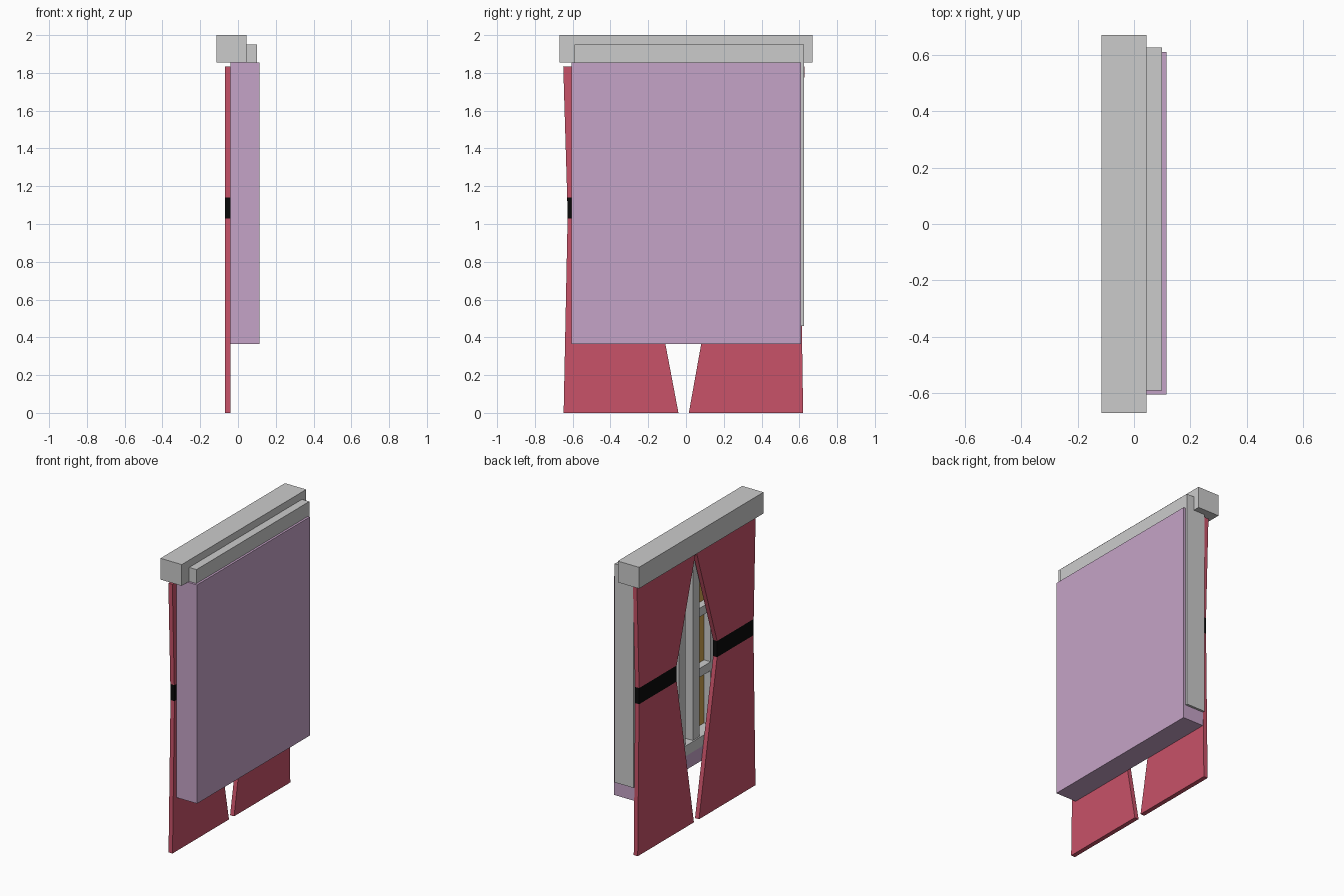
import bpy, bmesh

if "Cube" in bpy.data.objects:
    bpy.data.objects.remove(bpy.data.objects["Cube"])


def material(name, rgb):
    m = bpy.data.materials.new(name)
    m.diffuse_color = (*rgb, 1)
    m.use_nodes = True
    m.node_tree.nodes["Principled BSDF"].inputs["Base Color"].default_value = m.diffuse_color
    return m


RED = material("curtain_red", (0.58, 0.085, 0.14))
BLACK = material("tie_black", (0.003, 0.003, 0.003))
PURPLE = material("wall_purple", (0.56, 0.37, 0.57))
AMBER = material("pane_amber", (0.60, 0.36, 0.08))


def prism(name, profile, x0, x1, mat=None):
    """Extrude a (y, z) outline from x0 to x1."""
    bm = bmesh.new()
    face = bm.faces.new([bm.verts.new((x0, y, z)) for y, z in profile])
    ext = bmesh.ops.extrude_face_region(bm, geom=[face])
    moved = [v for v in ext["geom"] if isinstance(v, bmesh.types.BMVert)]
    bmesh.ops.translate(bm, vec=(x1 - x0, 0, 0), verts=moved)
    bmesh.ops.recalc_face_normals(bm, faces=bm.faces)
    mesh = bpy.data.meshes.new(name)
    bm.to_mesh(mesh)
    bm.free()
    obj = bpy.data.objects.new(name, mesh)
    bpy.context.collection.objects.link(obj)
    if mat:
        mesh.materials.append(mat)
    return obj


def box(name, x, y, z, mat=None):
    outline = [(y[0], z[0]), (y[1], z[0]), (y[1], z[1]), (y[0], z[1])]
    return prism(name, outline, *x, mat)


# Pelmet over the curtains
box("pelmet", (-0.115, 0.045), (-0.67, 0.67), (1.855, 2.0))

# Purple casing: back panel, side wall and sill
box("casing_back", (0.10, 0.115), (-0.605, 0.61), (0.365, 1.855), PURPLE)
box("casing_side", (-0.04, 0.10), (-0.605, -0.59), (0.365, 1.855), PURPLE)
box("casing_sill", (-0.04, 0.10), (-0.59, 0.61), (0.365, 0.46), PURPLE)

# Grey window frame
FX = (-0.04, 0.10)
box("frame_head", FX, (-0.59, 0.625), (1.855, 1.95))
box("frame_bottom", FX, (-0.59, 0.625), (0.46, 0.53))
box("frame_side_left", FX, (-0.59, -0.53), (0.53, 1.855))
box("frame_side_right", FX, (0.565, 0.625), (0.53, 1.855))

# Two sashes, each with stile, muntins and amber panes
for side, y0, y1 in (("left", -0.53, -0.03), ("right", 0.05, 0.565)):
    stile = (-0.10, -0.03) if side == "left" else (0.05, 0.12)
    box(f"stile_{side}", (-0.03, 0.10), stile, (0.53, 1.855))
    box(f"panes_{side}", (0.06, 0.07), (y0, y1), (0.53, 1.855), AMBER)
    for i, z in enumerate((0.90, 1.31, 1.72)):
        box(f"muntin_{side}_{i}", (0.01, 0.06), (y0, y1), (z, z + 0.06))
    mid = (y0 + y1) / 2 + (-0.03 if side == "left" else 0.03)
    box(f"muntin_upright_{side}", (0.01, 0.06), (mid - 0.03, mid + 0.03), (0.53, 1.855))

# Curtains pinched at the tie: (height, outer y, inner y) rows
CX = (-0.07, -0.04)
curtains = {
    "left": [(0, -0.648, -0.04), (1.03, -0.627, -0.235), (1.14, -0.629, -0.235), (1.835, -0.65, -0.01)],
    "right": [(0, 0.62, 0.015), (1.03, 0.605, 0.20), (1.14, 0.605, 0.20), (1.835, 0.628, -0.005)],
}
for side, rows in curtains.items():
    for i, (part, mat) in enumerate((("curtain_lower", RED), ("curtain_tie", BLACK), ("curtain_upper", RED))):
        (za, oa, ia), (zb, ob, ib) = rows[i], rows[i + 1]
        prism(f"{part}_{side}", [(oa, za), (ia, za), (ib, zb), (ob, zb)], *CX, mat)
